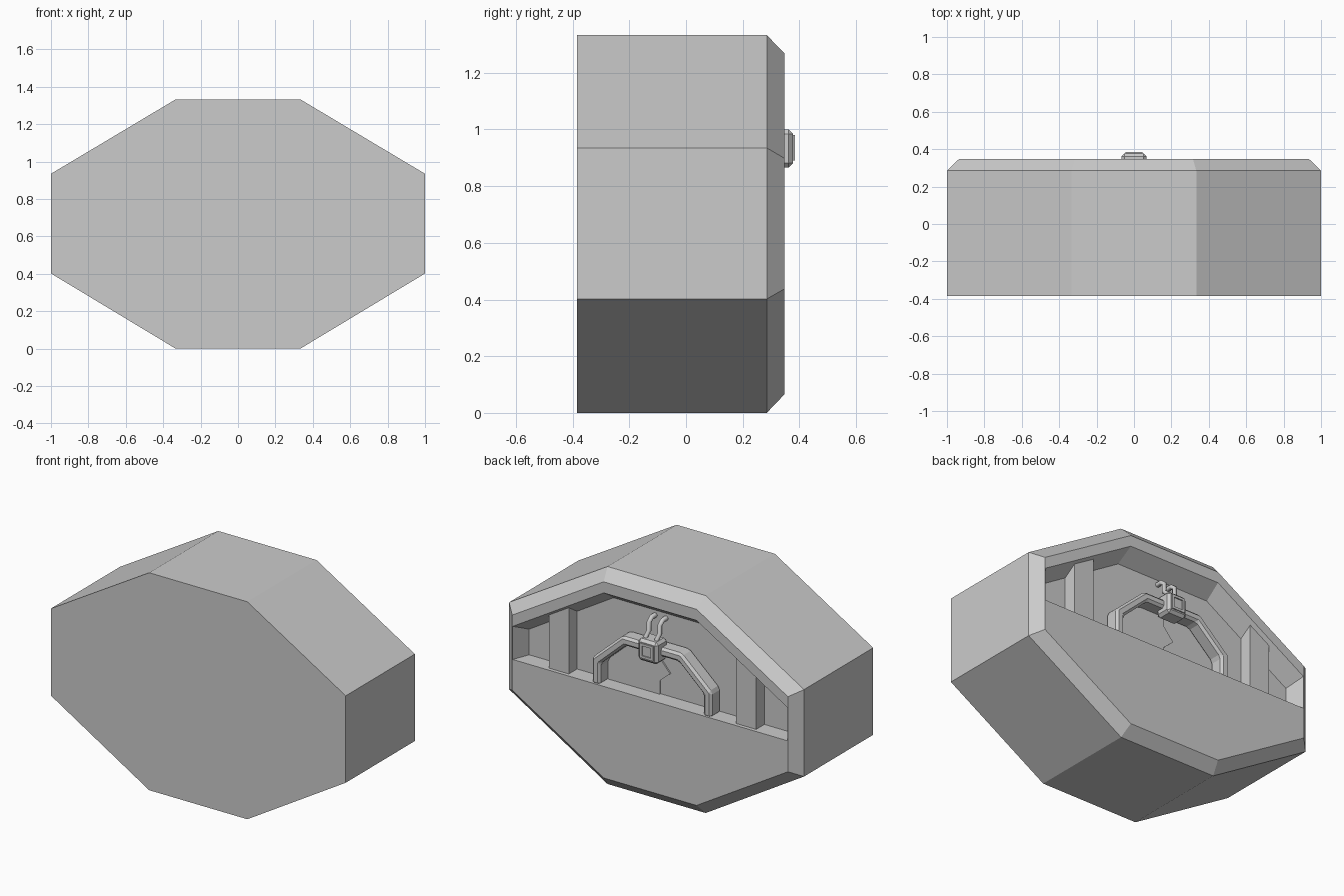
import bpy, bmesh

cube = bpy.data.objects.get("Cube")
if cube:
    bpy.data.objects.remove(cube, do_unlink=True)

grey = bpy.data.materials.new("plain_grey")
grey.use_nodes = True
colour = (0.6, 0.6, 0.6, 1)
grey.diffuse_color = colour
grey.node_tree.nodes["Principled BSDF"].inputs["Base Color"].default_value = colour


def loft(name, rings, bevel=0):
    """Solid through rings of (y, outline), each outline a list of (x, z)."""
    bm = bmesh.new()
    loops = [[bm.verts.new((x, y, z)) for x, z in pts] for y, pts in rings]
    n = len(loops[0])
    for a, b in zip(loops, loops[1:]):
        for i in range(n):
            j = (i + 1) % n
            bm.faces.new((a[i], a[j], b[j], b[i]))
    bm.faces.new(loops[0])
    bm.faces.new(loops[-1])
    bmesh.ops.recalc_face_normals(bm, faces=bm.faces)
    mesh = bpy.data.meshes.new(name)
    bm.to_mesh(mesh)
    bm.free()
    mesh.materials.append(grey)
    obj = bpy.data.objects.new(name, mesh)
    bpy.context.scene.collection.objects.link(obj)
    if bevel:
        mod = obj.modifiers.new("bevel", "BEVEL")
        mod.width = bevel
        mod.segments = 1
    return obj


def mirrored(half):
    """Close a right-hand outline with its mirror image."""
    return half + [(-x, z) for x, z in reversed(half)]


def rect(x0, x1, z0, z1):
    return [(x0, z0), (x1, z0), (x1, z1), (x0, z1)]


WALL, BACK, FLOOR = 0.245, 0.348, 0.627

# Eight-sided body with a chamfered back rim
outer = mirrored([(0.333, 0), (1, 0.402), (1, 0.935), (0.333, 1.333)])
inner = mirrored([(0.315, 0.066), (0.935, 0.438), (0.935, 0.898), (0.315, 1.268)])
body = loft("body", [(-0.385, outer), (0.285, outer), (BACK, inner)])


# Flared recess in the upper half of the back
def opening(y):
    d = (BACK - y) / (BACK - WALL)
    return mirrored([(0.932 - 0.04 * d, FLOOR), (0.932 - 0.04 * d, 0.83 - 0.046 * d),
                     (0.315 + 0.005 * d, 1.2 - 0.07 * d)])


cutter = loft("recess_cutter", [(y, opening(y)) for y in (WALL, 0.39)])
cutter.hide_render = True
cutter.hide_viewport = True
cutter.display_type = "WIRE"
cut = body.modifiers.new("recess", "BOOLEAN")
cut.operation = "DIFFERENCE"
cut.solver = "EXACT"
cut.object = cutter

# Upright pillars with slanted tops
for side, s in (("left", 1), ("right", -1)):
    pts = [(s * x, z) for x, z in
           ((0.567, FLOOR - 0.01), (0.703, FLOOR - 0.01), (0.703, 0.952), (0.567, 1.033))]
    loft(side + "_pillar", [(WALL - 0.01, pts), (0.325, pts)])

# Split door: one leaf stands slightly proud along a jagged seam
leaf = [(0.35, FLOOR), (0.35, 0.75), (0.18, 0.905), (0.0, 0.905), (0.0, 0.85),
        (-0.07, 0.77), (0.0, 0.71), (0.0, FLOOR)]
loft("door_leaf", [(WALL - 0.005, leaf), (WALL + 0.009, leaf)])

# Angular arch around the door
arch_half = [(0.18, 0.905), (0.35, 0.75), (0.35, FLOOR - 0.01),
             (0.405, FLOOR - 0.01), (0.405, 0.775), (0.2, 0.96)]
arch = mirrored(arch_half)
loft("door_arch", [(WALL - 0.005, arch), (0.338, arch)], 0.014)

# Hub block on the arch, with a framed square face
hub = rect(-0.067, 0.067, 0.866, 1.0)
loft("hub", [(0.27, hub), (0.378, hub)], 0.016)
for name, pts in (("frame_top", rect(-0.045, 0.045, 0.965, 0.98)),
                  ("frame_bottom", rect(-0.045, 0.045, 0.89, 0.905)),
                  ("frame_left", rect(0.03, 0.045, 0.905, 0.965)),
                  ("frame_right", rect(-0.045, -0.03, 0.905, 0.965))):
    loft("hub_" + name, [(0.376, pts), (0.385, pts)])

# Two bent pipes from the wall down into the hub
for side, s in (("left", 1), ("right", -1)):
    curve = bpy.data.curves.new(side + "_pipe", "CURVE")
    curve.dimensions = "3D"
    curve.bevel_depth = 0.015
    curve.bevel_resolution = 1
    curve.use_fill_caps = True
    path = [(0.24, 1.1), (0.28, 1.1), (0.305, 1.08), (0.305, 1.03), (0.335, 1.005), (0.335, 0.98)]
    spline = curve.splines.new("POLY")
    spline.points.add(len(path) - 1)
    for p, (y, z) in zip(spline.points, path):
        p.co = (s * 0.037, y, z, 1)
    curve.materials.append(grey)
    bpy.context.scene.collection.objects.link(bpy.data.objects.new(side + "_pipe", curve))
